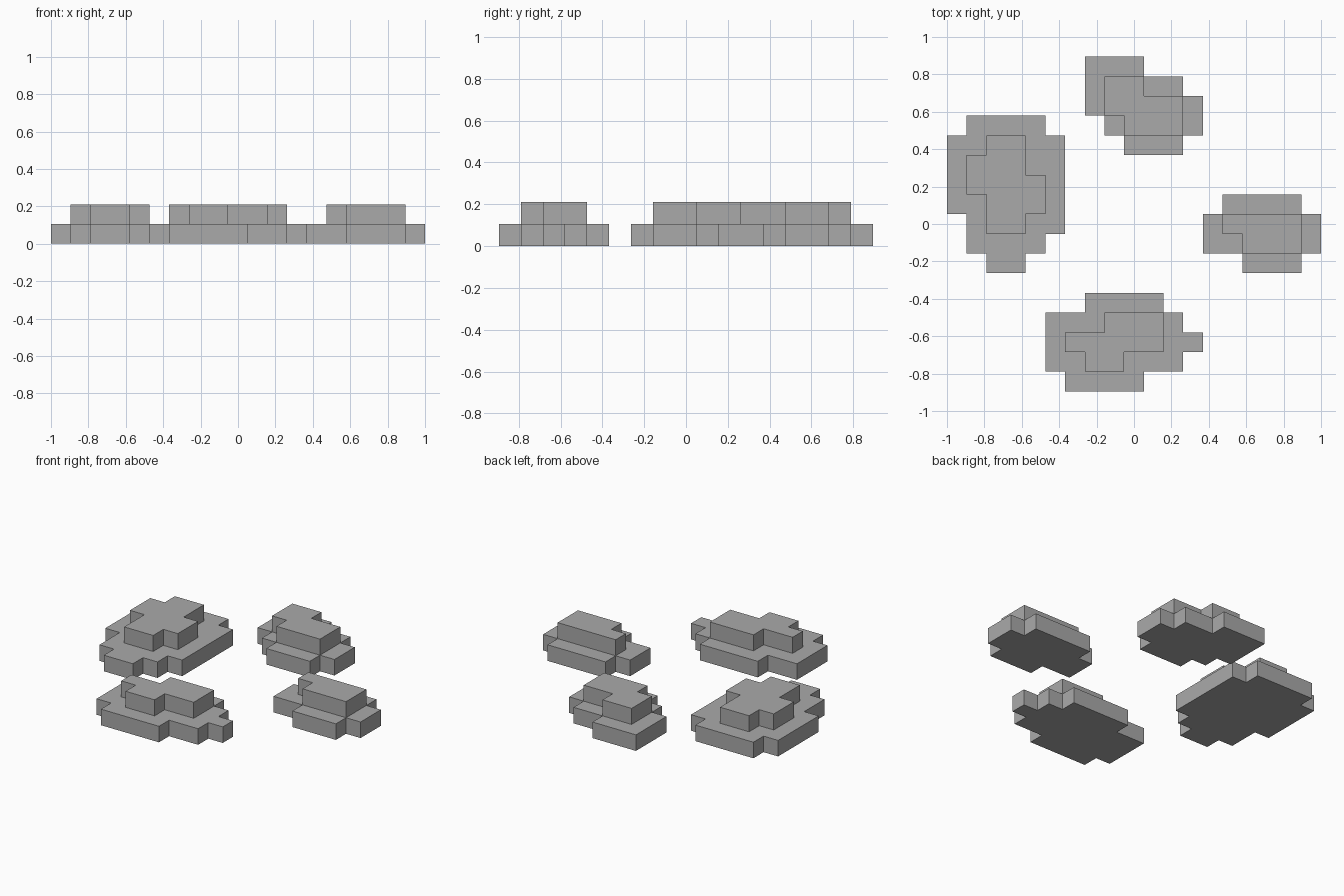
import bpy
import bmesh
import math
from mathutils import Vector

cube = bpy.data.objects.get("Cube")
if cube:
    bpy.data.objects.remove(cube, do_unlink=True)

# The whole layout is 19 by 17 square cells
COLS, ROWS = 19, 17
CELL = 2 / COLS

grey = bpy.data.materials.new("stone_grey")
grey.use_nodes = True
colour = (0.4, 0.4, 0.4, 1)
grey.diffuse_color = colour
grey.node_tree.nodes["Principled BSDF"].inputs["Base Color"].default_value = colour

# Plans from back to front: '-' is one layer high, '#' is two
LAYERS = {".": 0, "-": 1, "#": 2}
MOUNDS = {
    "back_mound": (7, 0, """
        ---...
        -##--.
        -####-
        .-###-
        ..---.
    """),
    "right_mound": (0, 3, """
        .----.
        --##--
        -###--
        -####-
        --###-
        .-##--
        .----.
        ..--..
    """),
    "left_mound": (13, 7, """
        .----.
        -####-
        --###-
        ..---.
    """),
    "front_mound": (5, 12, """
        ..----..
        ---###-.
        -#####--
        --##---.
        .----...
    """),
}


def filled_cells(col, row, plan):
    """Set of (x, y, z) cell indices occupied by a mound."""
    return {(col + i, ROWS - 1 - row - j, k)
            for j, line in enumerate(plan.split())
            for i, mark in enumerate(line)
            for k in range(LAYERS[mark])}


def build_mound(name, cells):
    """Closed shell of the cells, with coplanar faces merged."""
    bm = bmesh.new()
    origin = Vector((-COLS / 2, -ROWS / 2, 0))
    for cell in cells:
        for axis in range(3):
            for side in (-1, 1):
                normal = Vector((0, 0, 0))
                normal[axis] = side
                if tuple(int(c + n) for c, n in zip(cell, normal)) in cells:
                    continue
                u = Vector((0, 0, 0))
                u[(axis + 1) % 3] = 0.5
                v = normal.cross(u)
                mid = origin + Vector(cell) + Vector((0.5, 0.5, 0.5)) + normal / 2
                corners = (mid - u - v, mid + u - v, mid + u + v, mid - u + v)
                bm.faces.new([bm.verts.new(p * CELL) for p in corners])
    bmesh.ops.remove_doubles(bm, verts=bm.verts, dist=CELL / 100)
    bmesh.ops.dissolve_limit(bm, angle_limit=math.radians(1),
                             verts=bm.verts, edges=bm.edges)
    mesh = bpy.data.meshes.new(name)
    bm.to_mesh(mesh)
    bm.free()
    mesh.materials.append(grey)
    bpy.context.collection.objects.link(bpy.data.objects.new(name, mesh))


# Four stepped mounds around an open centre
for name, (col, row, plan) in MOUNDS.items():
    build_mound(name, filled_cells(col, row, plan))
